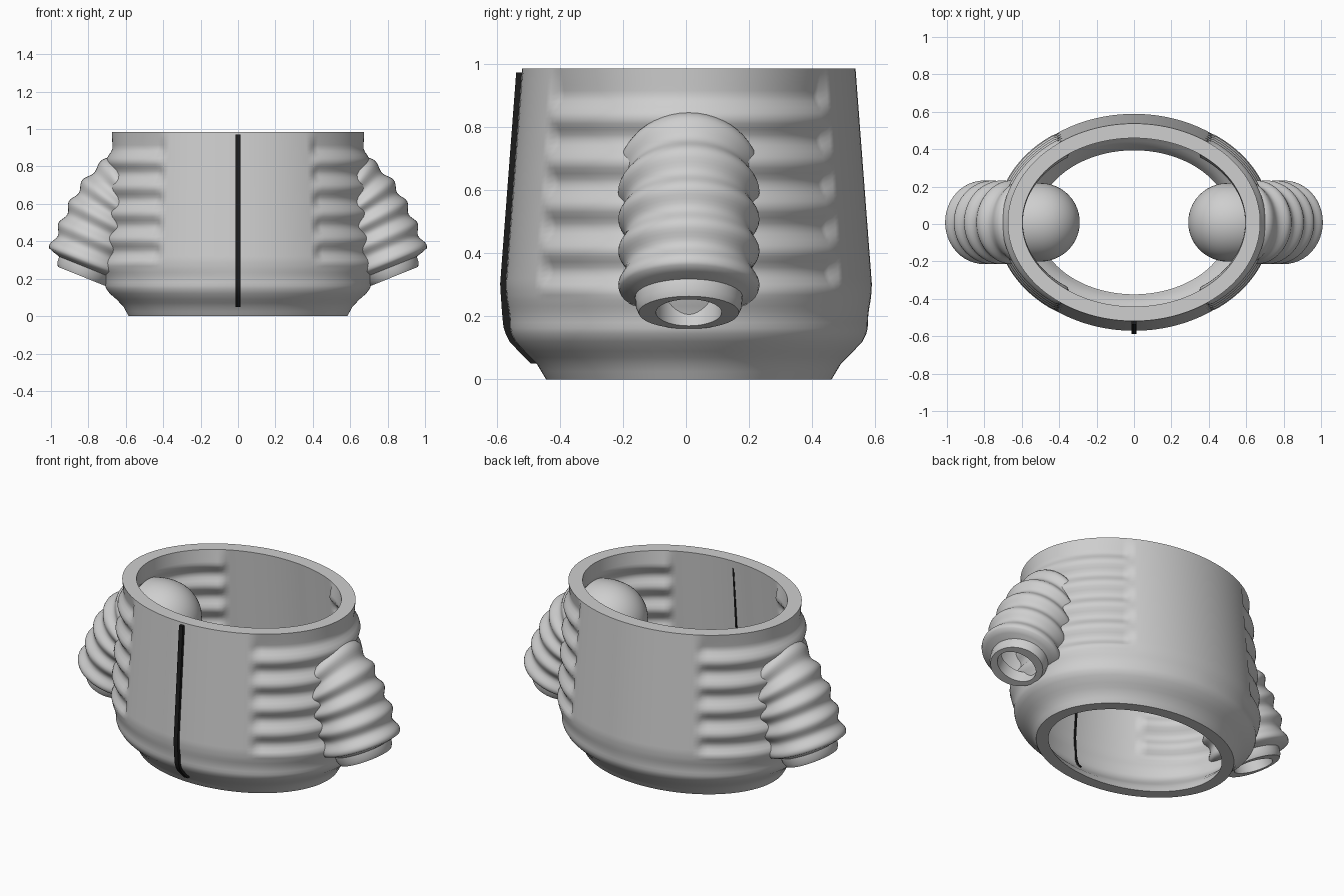
import bpy, bmesh, math
from mathutils import Vector

if "Cube" in bpy.data.objects:
    bpy.data.objects.remove(bpy.data.objects["Cube"])


def material(name, c):
    m = bpy.data.materials.new(name)
    m.diffuse_color = (c, c, c, 1)
    m.use_nodes = True
    m.node_tree.nodes["Principled BSDF"].inputs["Base Color"].default_value = m.diffuse_color
    return m


GREY = material("soft grey", 0.62)
BLACK = material("zip black", 0.012)


def finish(name, bm, mat, angle=40):
    bmesh.ops.recalc_face_normals(bm, faces=bm.faces)
    me = bpy.data.meshes.new(name)
    bm.to_mesh(me)
    bm.free()
    me.materials.append(mat)
    ob = bpy.data.objects.new(name, me)
    bpy.context.collection.objects.link(ob)
    bpy.ops.object.select_all(action='DESELECT')
    ob.select_set(True)
    bpy.context.view_layer.objects.active = ob
    bpy.ops.object.shade_smooth_by_angle(angle=math.radians(angle))
    return ob


def skin(bm, rings, close_rows):
    """Quads between successive closed rings of points."""
    rows = [[bm.verts.new(p) for p in r] for r in rings]
    pairs = list(zip(rows, rows[1:]))
    if close_rows:
        pairs.append((rows[-1], rows[0]))
    for a, b in pairs:
        n = len(a)
        for i in range(n):
            j = (i + 1) % n
            bm.faces.new((a[i], a[j], b[j], b[i]))
    return rows


# Body outline: height, half width, half depth
PROFILE = [(0.0, 0.585, 0.452), (0.05, 0.612, 0.482), (0.09, 0.65, 0.522),
           (0.12, 0.685, 0.55), (0.155, 0.71, 0.568), (0.2, 0.718, 0.573),
           (0.3, 0.722, 0.58), (0.985, 0.675, 0.528)]
SHIFT = 0.009
SEG = 144


def outline(z):
    for (z0, a0, b0), (z1, a1, b1) in zip(PROFILE, PROFILE[1:]):
        if z <= z1 + 1e-6:
            f = (z - z0) / (z1 - z0)
            return a0 + f * (a1 - a0), b0 + f * (b1 - b0)
    return PROFILE[-1][1:]


def wall(z):
    return 0.067 + 0.011 * z


def rib_depth(z, c):
    """Inward offset; c is 0 on the front and back, 1 at the very side."""
    wave = 0.5 - 0.5 * math.cos((z - 0.83) / 0.14 * math.tau)
    s = max(0, (c - 0.6) / 0.4)
    ridge, valley = -0.007 - 0.012 * s, 0.022 - 0.012 * s
    side = c > 0.6
    if z > 0.9:
        return valley * (0.985 - z) / 0.085 if side else 0
    if z > 0.27:
        return ridge + (valley - ridge) * wave if side else 0
    if z > 0.13:
        fade = (z - 0.13) / 0.14
        return 0.012 * wave * (0.4 + 0.6 * c) + ridge * fade * s
    return 0


def body_ring(z, inset):
    a, b = outline(z)
    ring = []
    for i in range(SEG):
        t = math.tau * i / SEG
        d = inset + rib_depth(z, abs(math.cos(t)))
        ring.append(((a - d) * math.cos(t), (b - d) * math.sin(t) + SHIFT, z))
    return ring


# Body: a thick open tube
heights = [0, 0.025, 0.05, 0.07, 0.09, 0.12, 0.145] + \
          [0.145 + 0.0175 * k for k in range(1, 48)] + [0.985]
bm = bmesh.new()
rings = [body_ring(z, 0) for z in heights]
rings += [body_ring(z, wall(z)) for z in reversed(heights)]
skin(bm, rings, True)
finish("body", bm, GREY, 50)


# Zip on the front, with its thin back visible inside
def zip_strip(name, half, outer, inner, z_low, z_high):
    bm = bmesh.new()
    rings = []
    for k in range(41):
        z = z_low + (z_high - z_low) * k / 40
        y = SHIFT - outline(z)[1]
        rings.append([(-half, y + outer, z), (half, y + outer, z),
                      (half, y + inner, z), (-half, y + inner, z)])
    rows = skin(bm, rings, False)
    bm.faces.new(rows[0])
    bm.faces.new(rows[-1])
    finish(name, bm, BLACK, 30)


zip_strip("front_zip", 0.0125, -0.018, 0.03, 0.05, 0.972)
zip_strip("zip_back", 0.005, 0.055, 0.079, 0.1, 0.94)

# Sleeve axis in the x-z plane
AXIS = [Vector(p) for p in ((0.5, 0.68), (0.65, 0.705), (0.747, 0.43), (0.835, 0.212))]


def axis_at(t):
    p0, p1, p2, p3 = AXIS
    u = 1 - t
    pos = u**3 * p0 + 3 * u * u * t * p1 + 3 * u * t * t * p2 + t**3 * p3
    tan = u * u * (p1 - p0) + 2 * u * t * (p2 - p1) + t * t * (p3 - p2)
    return pos, tan.normalized()


def sleeve_ring(t, r, side, back=0.0, wide=1.0):
    pos, tan = axis_at(t)
    pos = pos - tan * back
    nor = Vector((-tan.y, tan.x))
    ring = []
    for i in range(48):
        a = math.tau * i / 48
        p = pos + nor * (r * math.cos(a))
        ring.append((side * p.x, wide * r * math.sin(a) + SHIFT, p.y))
    return ring


def sleeve(name, side):
    bm = bmesh.new()
    rings = []
    # rounded shoulder cap inside the body
    for k in range(1, 13):
        a = math.pi / 2 * k / 12
        rings.append(sleeve_ring(0, 0.21 * math.sin(a), side, 0.21 * math.cos(a)))
    # puffed ribs
    for k in range(1, 61):
        t = 0.895 * k / 60
        r = 0.21
        if t > 0.15:
            r = 0.212 + 0.012 * math.cos((t - 0.87) / 0.16 * math.tau)
        rings.append(sleeve_ring(t, r, side))
    # stepped cuff, then the hollow opening
    for t, r, w in ((0.91, 0.19, 1), (0.925, 0.152, 1.12), (0.97, 0.15, 1.12),
                    (1, 0.138, 1.15), (1, 0.112, 0.93), (0.9, 0.112, 0.93),
                    (0.85, 0.16, 1), (0.6, 0.17, 1), (0.3, 0.17, 1), (0.05, 0.17, 1)):
        rings.append(sleeve_ring(t, r, side, 0, w))
    rows = skin(bm, rings, False)
    bm.faces.new(rows[0])
    bm.faces.new(rows[-1])
    finish(name, bm, GREY, 50)


sleeve("right_sleeve", 1)
sleeve("left_sleeve", -1)
